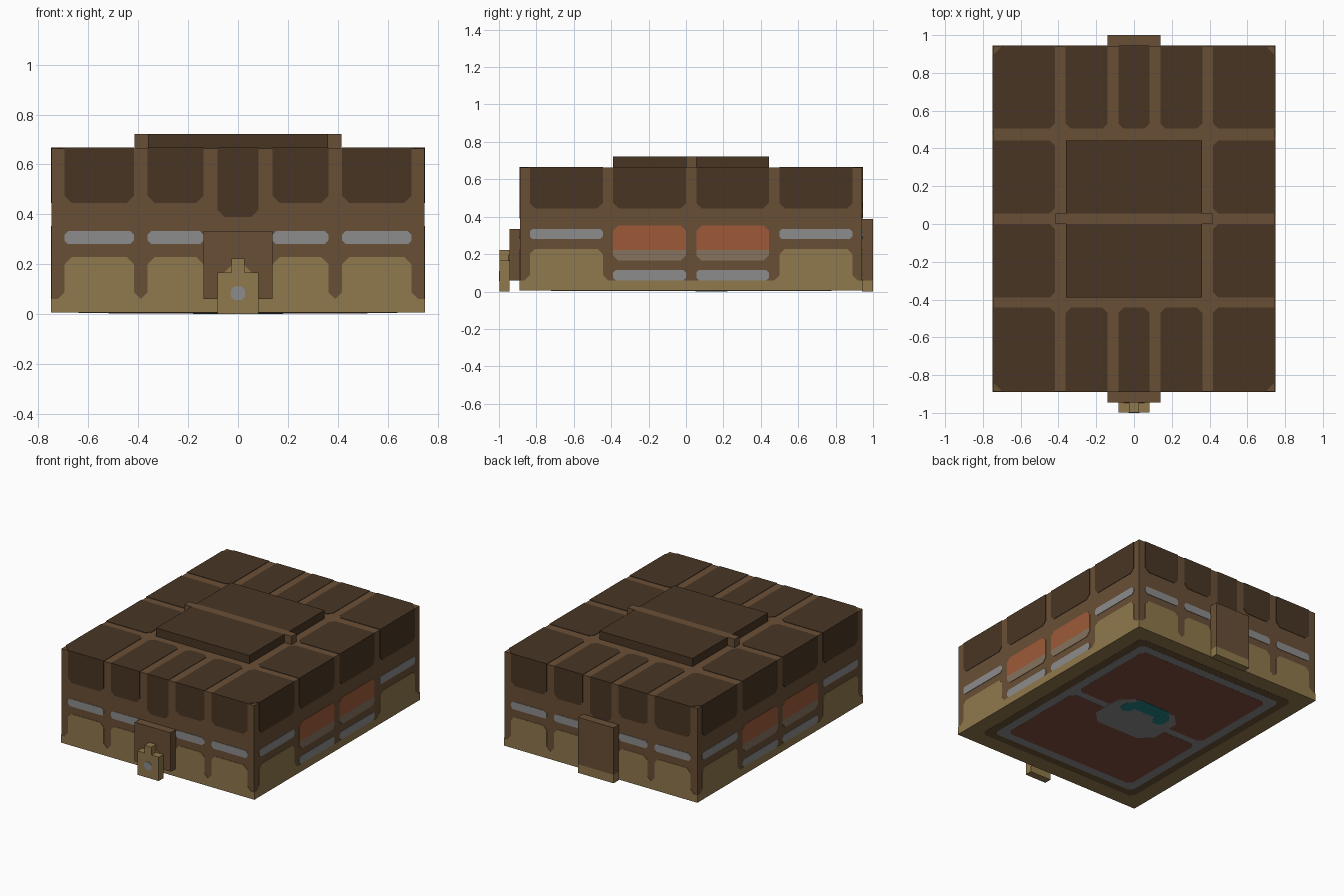
import bpy, bmesh

if "Cube" in bpy.data.objects:
    bpy.data.objects.remove(bpy.data.objects["Cube"], do_unlink=True)


def material(name, r, g, b):
    """Flat material from 8-bit display values."""
    lin = [(c / 255 / 12.92) if c < 11 else ((c / 255 + 0.055) / 1.055) ** 2.4 for c in (r, g, b)]
    m = bpy.data.materials.new(name)
    m.use_nodes = True
    m.diffuse_color = (*lin, 1)
    m.node_tree.nodes["Principled BSDF"].inputs["Base Color"].default_value = (*lin, 1)
    return m


DARK = material("dark brown", 72, 53, 35)
BROWN = material("mid brown", 105, 79, 54)
TAN = material("tan", 144, 120, 77)
GREY = material("grey", 140, 140, 140)
ORANGE = material("burnt orange", 158, 90, 57)
DUSTY = material("dusty brown", 134, 114, 94)
RED = material("floor red", 130, 78, 64)
TEAL = material("teal", 34, 130, 130)

# Main dimensions
X, FRONT, BACK, TOP = 0.75, -0.89, 0.945, 0.667
SKIN = 0.003   # panel thickness
CUT = 0.028    # panel corner cut
FLOOR = 0.006  # underside of the base, below which the floor layers sit


def finish(name, bm, mat):
    bmesh.ops.recalc_face_normals(bm, faces=bm.faces)
    mesh = bpy.data.meshes.new(name)
    bm.to_mesh(mesh)
    bm.free()
    mesh.materials.append(mat)
    ob = bpy.data.objects.new(name, mesh)
    bpy.context.collection.objects.link(ob)
    return ob


def box(name, x, y, z, mat):
    bm = bmesh.new()
    bmesh.ops.create_cube(bm, size=1)
    for v in bm.verts:
        v.co = [lo + (hi - lo) * (c + 0.5) for c, (lo, hi) in zip(v.co, (x, y, z))]
    return finish(name, bm, mat)


# Each face maps (across, up, depth) to a point in space
FACES = {
    "front": lambda u, v, d: (u, FRONT + SKIN - d, v),
    "back": lambda u, v, d: (u, BACK - SKIN + d, v),
    "left": lambda u, v, d: (X - SKIN + d, u, v),
    "right": lambda u, v, d: (-X + SKIN - d, u, v),
    "top": lambda u, v, d: (u, v, TOP - SKIN + d),
    "floor": lambda u, v, d: (u, v, FLOOR - d),
    "plate": lambda u, v, d: (u, FRONT - 0.055 - d, v),
    "latch": lambda u, v, d: (u, -1 + SKIN - d, v),
}


def panels(name, face, rects, mat, cuts=(CUT,) * 4, depth=SKIN):
    """Thin cut-corner plates; cuts go bottom left, bottom right, top right, top left.
    A negative cut flares the foot outwards."""
    bm = bmesh.new()
    place = FACES[face]
    for (u0, u1), (v0, v1), *own in rects:
        a, b, c, d = own[0] if own else cuts
        ring = [(u0 + a, v0), (u1 - b, v0), (u1, v0 + abs(b)), (u1, v1 - c),
                (u1 - c, v1), (u0 + d, v1), (u0, v1 - d), (u0, v0 + abs(a))]
        ring = list(dict.fromkeys(ring))
        low = [bm.verts.new(place(u, v, 0)) for u, v in ring]
        high = [bm.verts.new(place(u, v, depth)) for u, v in ring]
        bm.faces.new(low)
        bm.faces.new(high)
        for i in range(len(ring)):
            j = (i + 1) % len(ring)
            bm.faces.new((low[i], low[j], high[j], high[i]))
    return finish(f"{face}_{name}", bm, mat)


def grid(us, v):
    return [(u, v) for u in us]


# Body and base
box("body", (-X + SKIN, X - SKIN), (FRONT + SKIN, BACK - SKIN), (0.06, TOP - SKIN), BROWN)
box("base", (-X, X), (FRONT, BACK), (FLOOR, 0.06), TAN)

DROP = (CUT, CUT, 0, 0)        # panels hanging from the top edge
FOOT = (-CUT, -CUT, CUT, CUT)  # panels rising from the base
SMALL = (0.014,) * 4

# Front and back walls
OUTER_X = [(-0.695, -0.418), (0.418, 0.695)]
INNER_X = [(-0.362, -0.139), (0.139, 0.362)]
for face in ("front", "back"):
    panels("upper_panels", face, grid(OUTER_X + INNER_X, (0.445, TOP))
           + [((-0.083, 0.083), (0.39, TOP))], DARK, DROP)
    panels("windows", face, grid(OUTER_X + INNER_X, (0.28, 0.333)), GREY, SMALL)
    panels("lower_panels", face, grid(OUTER_X + INNER_X, (0.06, 0.228)), TAN, FOOT)

# Side walls
END_Y = [(-0.835, -0.445), (0.5, 0.89)]
MID_Y = [(-0.39, 0.0), (0.055, 0.443)]
for face in ("left", "right"):
    panels("upper_panels", face, grid(END_Y + MID_Y, (0.445, TOP)), DARK, DROP)
    panels("windows", face, grid(END_Y, (0.28, 0.335)), GREY, SMALL)
    panels("lower_panels", face, grid(END_Y, (0.06, 0.228)), TAN, FOOT)
    panels("shutters", face, grid(MID_Y, (0.222, 0.353)), ORANGE, (0, 0, CUT, CUT))
    panels("sills", face, grid(MID_Y, (0.165, 0.222)), DUSTY, (CUT, CUT, 0, 0))
    panels("vents", face, grid(MID_Y, (0.06, 0.115)), GREY, SMALL)

# Roof panels: corners are cut except along the roof edge
roof = []
END_ROWS = [(FRONT, -0.443), (0.505, BACK)]
COLUMNS = [(-X, -0.418), (-0.362, -0.139), (-0.083, 0.083), (0.139, 0.362), (0.418, X)]
for u in COLUMNS:
    for v in END_ROWS + (MID_Y if X in map(abs, u) else []):
        cuts = []
        for cu, cv in ((u[0], v[0]), (u[1], v[0]), (u[1], v[1]), (u[0], v[1])):
            on_edges = (abs(cu) == X) + (cv in (FRONT, BACK))
            cuts.append((CUT, 0, 0.055)[on_edges])
        roof.append((u, v, cuts))
panels("roof_panels", "top", roof, DARK)

# Raised hatch with its cross beam
for side, y in zip(("front", "back"), MID_Y):
    box(f"{side}_hatch", (-0.361, 0.361), y, (TOP - SKIN, 0.722), DARK)
box("hatch_beam", (-0.416, 0.416), (0, 0.055), (TOP - SKIN, 0.722), BROWN)

# Front plate and latch
box("front_plate", (-0.139, 0.139), (FRONT - 0.055, FRONT + SKIN), (0.06, 0.333), BROWN)
box("latch", (-0.083, 0.083), (-1 + SKIN, FRONT - 0.055), (0, 0.167), TAN)
box("latch_tip", (-0.027, 0.027), (-1 + SKIN, FRONT - 0.055), (0.167, 0.222), TAN)
panels("latch_shadow", "plate", [((-0.055, 0.055), (0.16, 0.195))], TAN, (0, 0, CUT, CUT))
panels("button", "latch", [((-0.028, 0.028), (0.056, 0.111))], GREY, SMALL)

# Back plate with its foot
box("back_plate", (-0.139, 0.139), (BACK - SKIN, 1), (0.06, 0.389), BROWN)
box("back_plate_foot", (-0.139, 0.139), (BACK - SKIN, 1), (0, 0.06), TAN)

# Floor layers, each a little lower than the one it covers
LAYER = 0.001


def inset(n):
    return [((-X + n, X - n), (FRONT + n, BACK - n))]


panels("outer_ring", "floor", inset(0.111), BROWN, depth=LAYER)
panels("grey_ring", "floor", inset(0.167), GREY, depth=LAYER * 2)
panels("red_panels", "floor", [((-0.52, 0.52), (-0.66, 0.0)), ((-0.52, 0.52), (0.055, 0.715))],
       RED, depth=LAYER * 3)
panels("centre_plate", "floor", [((-0.25, 0.25), (-0.17, 0.21))], GREY, (0.083,) * 4, LAYER * 4)
panels("emblem_bar", "floor", [((-0.14, 0.14), (0.11, 0.222))], TEAL, depth=LAYER * 5)
panels("emblem_ends", "floor", [((0.09, 0.18), (0.05, 0.17)), ((-0.18, -0.09), (0.05, 0.17))],
       TEAL, depth=LAYER * 5.5)
